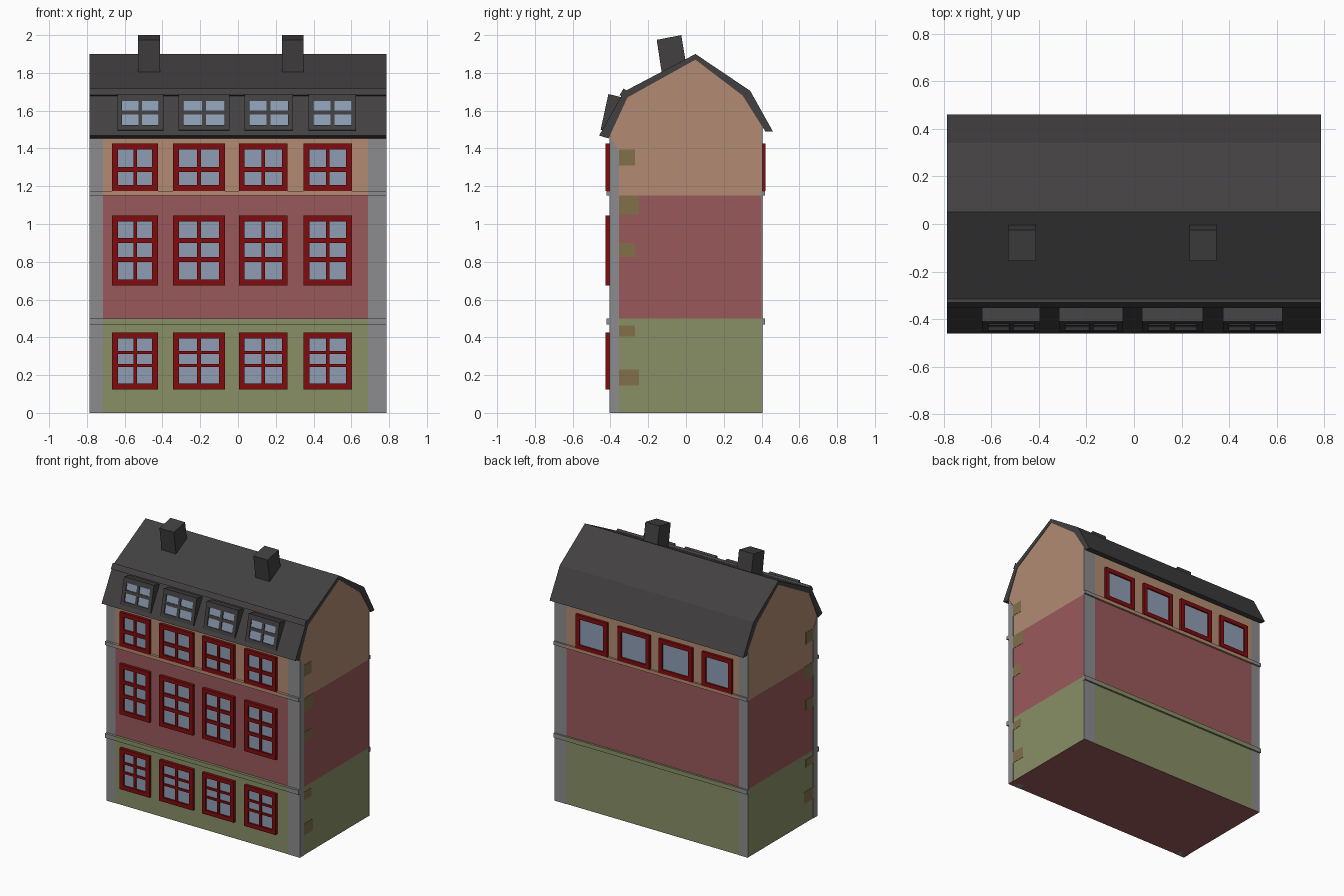
import bpy, bmesh

if "Cube" in bpy.data.objects:
    bpy.data.objects.remove(bpy.data.objects["Cube"])

def mat(name, r, g, b):
    m = bpy.data.materials.new(name)
    lin = lambda c: ((c / 255 + 0.055) / 1.055) ** 2.4
    m.diffuse_color = (lin(r), lin(g), lin(b), 1)
    m.use_nodes = True
    m.node_tree.nodes["Principled BSDF"].inputs["Base Color"].default_value = m.diffuse_color
    return m

GREEN = mat("green_plaster", 136, 143, 102)
RED = mat("red_plaster", 154, 89, 91)
TAN = mat("tan_plaster", 178, 139, 114)
STONE = mat("grey_stone", 140, 140, 142)
SLATE = mat("dark_slate", 66, 64, 65)
FRAME = mat("red_frame", 128, 12, 14)
GLASS = mat("glass", 142, 158, 180)
QUOIN = mat("quoin_brown", 130, 112, 74)

W = 0.787    # half width
D = 0.405    # half depth

def part(name, material, solids):
    """One object from (yz profile, x0, x1) extrusions."""
    bm = bmesh.new()
    for prof, x0, x1 in solids:
        a = [bm.verts.new((x0, y, z)) for y, z in prof]
        b = [bm.verts.new((x1, y, z)) for y, z in prof]
        bm.faces.new(a)
        bm.faces.new(b[::-1])
        n = len(a)
        for i in range(n):
            j = (i + 1) % n
            bm.faces.new((a[j], a[i], b[i], b[j]))
    bmesh.ops.recalc_face_normals(bm, faces=bm.faces)
    me = bpy.data.meshes.new(name)
    bm.to_mesh(me)
    bm.free()
    me.materials.append(material)
    ob = bpy.data.objects.new(name, me)
    bpy.context.collection.objects.link(ob)
    return ob

def box(x0, x1, y0, y1, z0, z1):
    return ([(y0, z0), (y1, z0), (y1, z1), (y0, z1)], x0, x1)

# Storeys
w, d = W - 0.003, D - 0.002
part("base", RED, [box(-w, w, -d, d, 0, 0.003)])
part("ground_storey", GREEN, [box(-w, w, -d, d, 0.003, 0.5)])
part("middle_storey", RED, [box(-w, w, -d, d, 0.5, 1.15)])
part("gable_storey", TAN, [([(-d, 1.15), (d, 1.15), (d, 1.53), (0.31, 1.685),
                            (0.05, 1.88), (-0.32, 1.68), (-d, 1.475)], -w, w)])

# Grey corner strips, front ones wrap round to the sides
strips = [(-W, -0.714), (0.688, W)]
corner = [(-D, 0), (-0.355, 0), (-0.355, 1.39), (-D, 1.465)]
part("front_corners", STONE, [(corner, a, b) for a, b in strips])
part("back_corners", STONE, [box(a, b, D - 0.004, D, 0, 1.52) for a, b in strips])

# String courses, coloured like the wall with grey ends
for name, z0, z1, m in [("lower", 0.468, 0.5, GREEN), ("upper", 1.15, 1.175, TAN)]:
    for side, y0, y1 in [("front", -D - 0.017, -D + 0.01), ("back", D - 0.01, D + 0.012)]:
        part(f"{name}_{side}_ledge", m, [box(-0.714, 0.688, y0, y1, z0, z1)])
        part(f"{name}_{side}_ledge_ends", STONE, [box(a, b, y0, y1, z0, z1) for a, b in strips])

# Side quoins
quoins = []
for y1, z0, z1 in [(-0.25, 0.145, 0.23), (-0.27, 0.405, 0.462), (-0.27, 0.825, 0.9),
                   (-0.25, 1.05, 1.15), (-0.27, 1.31, 1.395)]:
    for s in (-1, 1):
        a, b = sorted((s * (W - 0.01), s * (W - 0.001)))
        quoins.append(box(a, b, -0.356, y1, z0, z1))
part("side_quoins", QUOIN, quoins)

def window(name, material, x0, x1, z0, z1, bars, place, edge, depth, mull=True, top=None):
    """Frame, bars and glass; place(z, d) gives y, z at distance d from the wall."""
    def slab(a, b, lo, hi, t):
        return ([place(lo, -0.004), place(hi, -0.004), place(hi, t), place(lo, t)], a, b)
    top = top or edge
    s = [slab(x0, x0 + edge, z0, z1, depth), slab(x1 - edge, x1, z0, z1, depth),
         slab(x0 + edge, x1 - edge, z0, z0 + edge, depth),
         slab(x0 + edge, x1 - edge, z1 - top, z1, depth)]
    if mull:
        c = (x0 + x1) / 2
        s.append(slab(c - 0.01, c + 0.01, z0 + edge, z1 - top, depth * 0.9))
    for lo, hi in bars:
        s.append(slab(x0 + edge, x1 - edge, lo, hi, depth * 0.8))
    part(name + "_frame", material, s)
    part(name + "_glass", GLASS,
         [slab(x0 + edge, x1 - edge, z0 + edge, z1 - top, depth * 0.4)])

# Front and back windows
front = lambda z, t: (-D - t, z)
back = lambda z, t: (D + t, z)
cols = [(-0.666, -0.423), (-0.343, -0.07), (0.004, 0.263), (0.347, 0.603)]
rows = [("ground", 0.125, 0.425, [(0.243, 0.259), (0.312, 0.328)]),
        ("middle", 0.675, 1.045, [(0.8, 0.826), (0.9, 0.926)]),
        ("upper", 1.175, 1.425, [(1.275, 1.302)])]
for i, (x0, x1) in enumerate(cols):
    for name, z0, z1, bars in rows:
        window(f"{name}_window_{i}", FRAME, x0, x1, z0, z1, bars, front, 0.031, 0.02)
    window(f"back_window_{i}", FRAME, x0, x1, 1.175, 1.425, [], back, 0.031, 0.017, False)

# Roof shell and trim at the front break
part("roof", SLATE, [([(-0.46, 1.468), (-0.33, 1.7), (0.05, 1.9), (0.34, 1.705), (0.46, 1.49),
                       (0.42, 1.49), (0.3, 1.68), (0.05, 1.87), (-0.31, 1.67), (-0.41, 1.453)],
                      -W, W)])
part("roof_break_trim", SLATE, [([(-0.352, 1.682), (-0.33, 1.718), (-0.308, 1.7),
                                  (-0.325, 1.67)], -W, W)])

# Dormers leaning back with the roof
slope = lambda z, t: (-0.438 + (z - 1.5) * 0.216 - t, z + t * 0.2)
for i, (x0, x1) in enumerate([(-0.639, -0.395), (-0.315, -0.046), (0.034, 0.29), (0.374, 0.626)]):
    prof = [slope(1.5, 0), slope(1.685, 0), (-0.345, 1.672), (-0.32, 1.62), (-0.39, 1.51)]
    part(f"dormer_{i}", SLATE, [(prof, x0, x1)])
    window(f"dormer_window_{i}", SLATE, x0, x1, 1.495, 1.685, [(1.578, 1.6)],
           slope, 0.026, 0.013, True, 0.036)

# Leaning chimneys
stack = [(-0.155, 1.975), (-0.025, 2.0), (0.0, 1.85), (-0.06, 1.82), (-0.127, 1.79)]
for i, (x0, x1) in enumerate([(-0.53, -0.413), (0.233, 0.348)]):
    part(f"chimney_{i}", SLATE, [(stack, x0, x1)])
